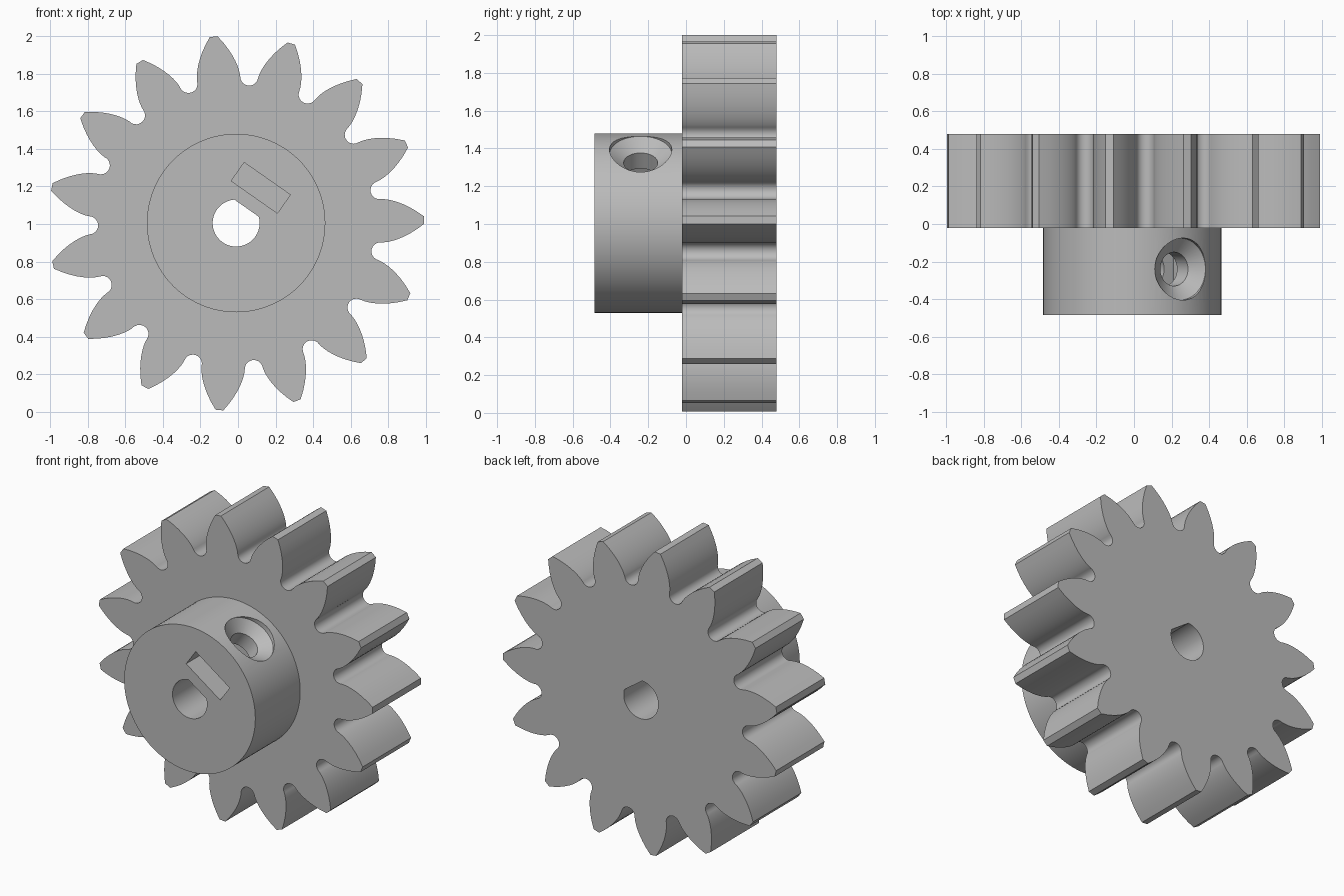
import bpy, bmesh, math
from math import sin, cos, tan, pi, radians
from mathutils import Vector

cube = bpy.data.objects.get("Cube")
if cube:
    bpy.data.objects.remove(cube)

# Main dimensions
CX, CZ = -0.01, 1.005
FRONT, STEP, BACK = -0.485, -0.02, 0.48
HUB_R, BORE_R, FLAT = 0.475, 0.125, 0.097
TEETH, TIP_R, ROOT_R = 15, 1.0, 0.735
TOOTH_START = radians(0.9)
SCREW_Y, SCREW_ANGLE = -0.24, radians(55)

steel = bpy.data.materials.new("plain_grey")
steel.use_nodes = True
GREY = (0.5, 0.5, 0.5, 1)
steel.diffuse_color = GREY
steel.node_tree.nodes["Principled BSDF"].inputs["Base Color"].default_value = GREY


def finish(name, bm):
    bmesh.ops.recalc_face_normals(bm, faces=bm.faces)
    mesh = bpy.data.meshes.new(name)
    bm.to_mesh(mesh)
    bm.free()
    mesh.materials.append(steel)
    obj = bpy.data.objects.new(name, mesh)
    bpy.context.collection.objects.link(obj)
    return obj


def prism(name, outline, y0, y1):
    """Extrude an outline, given around the shaft axis, from y0 to y1."""
    bm = bmesh.new()
    face = bm.faces.new([bm.verts.new((CX + x, y0, CZ + z)) for x, z in outline])
    new = bmesh.ops.extrude_face_region(bm, geom=[face])["geom"]
    bmesh.ops.translate(bm, vec=(0, y1 - y0, 0),
                        verts=[v for v in new if isinstance(v, bmesh.types.BMVert)])
    return finish(name, bm)


def lathe(name, profile, axis, origin, n=48):
    """Spin (radius, distance) points around an axis, with capped ends."""
    bm = bmesh.new()
    side = Vector((0, 1, 0))
    other = axis.cross(side)
    rings = [[bm.verts.new(origin + axis * d + r * (side * cos(2 * pi * i / n)
              + other * sin(2 * pi * i / n))) for i in range(n)] for r, d in profile]
    for a, b in zip(rings, rings[1:]):
        for i in range(n):
            j = (i + 1) % n
            bm.faces.new((a[i], a[j], b[j], b[i]))
    bm.faces.new(rings[0])
    bm.faces.new(rings[-1])
    return finish(name, bm)


def polar(r, a):
    return r * cos(a), r * sin(a)


def arc(r, a0, a1, n):
    return [polar(r, a0 + (a1 - a0) * i / n) for i in range(n + 1)]


def gear_outline():
    """Involute teeth with round-bottomed gaps."""
    pressure = radians(28)
    pitch_r = TIP_R * TEETH / (TEETH + 2)
    base_r = pitch_r * cos(pressure)
    base_half = pi / TEETH / 2 + tan(pressure) - pressure
    roll_end = math.sqrt((TIP_R / base_r) ** 2 - 1)
    flank = []
    for i in range(11):
        t = roll_end * i / 10
        flank.append((base_r * math.hypot(1, t), base_half - (t - math.atan(t))))
    gap_half = pi / TEETH - base_half
    fillet = base_r * sin(gap_half)
    centre_r = ROOT_R + fillet
    points = []
    for k in range(TEETH):
        mid = TOOTH_START + 2 * pi * k / TEETH
        points += [polar(r, mid - a) for r, a in flank]
        points += [polar(r, mid + a) for r, a in reversed(flank)]
        gap = mid + pi / TEETH
        gx, gz = polar(centre_r, gap)
        for i in range(11):
            dx, dz = polar(fillet, gap - pi / 2 - pi * i / 10)
            points.append((gx + dx, gz + dz))
    return points


# Toothed wheel and hub
gear = prism("gear_wheel", gear_outline(), STEP, BACK)
hub = prism("hub", arc(HUB_R, 0, 2 * pi, 96)[:-1], FRONT, STEP + 0.1)

# D-shaped shaft bore
half = math.acos(FLAT / BORE_R)
bore = prism("bore_cutter", arc(BORE_R, SCREW_ANGLE + half,
             SCREW_ANGLE + 2 * pi - half, 48), FRONT - 0.1, BACK + 0.1)

# Nut slot beside the bore
out = Vector((cos(SCREW_ANGLE), sin(SCREW_ANGLE)))
across = Vector((out.y, -out.x))
corners = [out * (0.229 + s * 0.06) + across * (t * 0.15)
           for s, t in ((-1, -1), (1, -1), (1, 1), (-1, 1))]
slot = prism("nut_slot_cutter", corners, FRONT - 0.1, SCREW_Y + 0.15)

# Countersunk set screw hole
screw = lathe("screw_hole_cutter",
              [(0.09, 0.03), (0.09, 0.39), (0.165, 0.445), (0.165, 0.6)],
              Vector((out.x, 0, out.y)), Vector((CX, SCREW_Y, CZ)))

# Join the hub, then cut the openings
for tool, mode in ((hub, "UNION"), (bore, "DIFFERENCE"),
                   (slot, "DIFFERENCE"), (screw, "DIFFERENCE")):
    mod = gear.modifiers.new(tool.name, "BOOLEAN")
    mod.operation, mod.object, mod.solver = mode, tool, "EXACT"
bpy.context.view_layer.update()
result = bpy.data.meshes.new_from_object(
    gear.evaluated_get(bpy.context.evaluated_depsgraph_get()))
gear.modifiers.clear()
gear.data = result
gear.name = "gear_with_hub"
for tool in (hub, bore, slot, screw):
    bpy.data.objects.remove(tool)

# Smooth curved walls, sharp corners
bpy.ops.object.select_all(action="DESELECT")
gear.select_set(True)
bpy.context.view_layer.objects.active = gear
bpy.ops.object.shade_smooth_by_angle(angle=radians(30))
